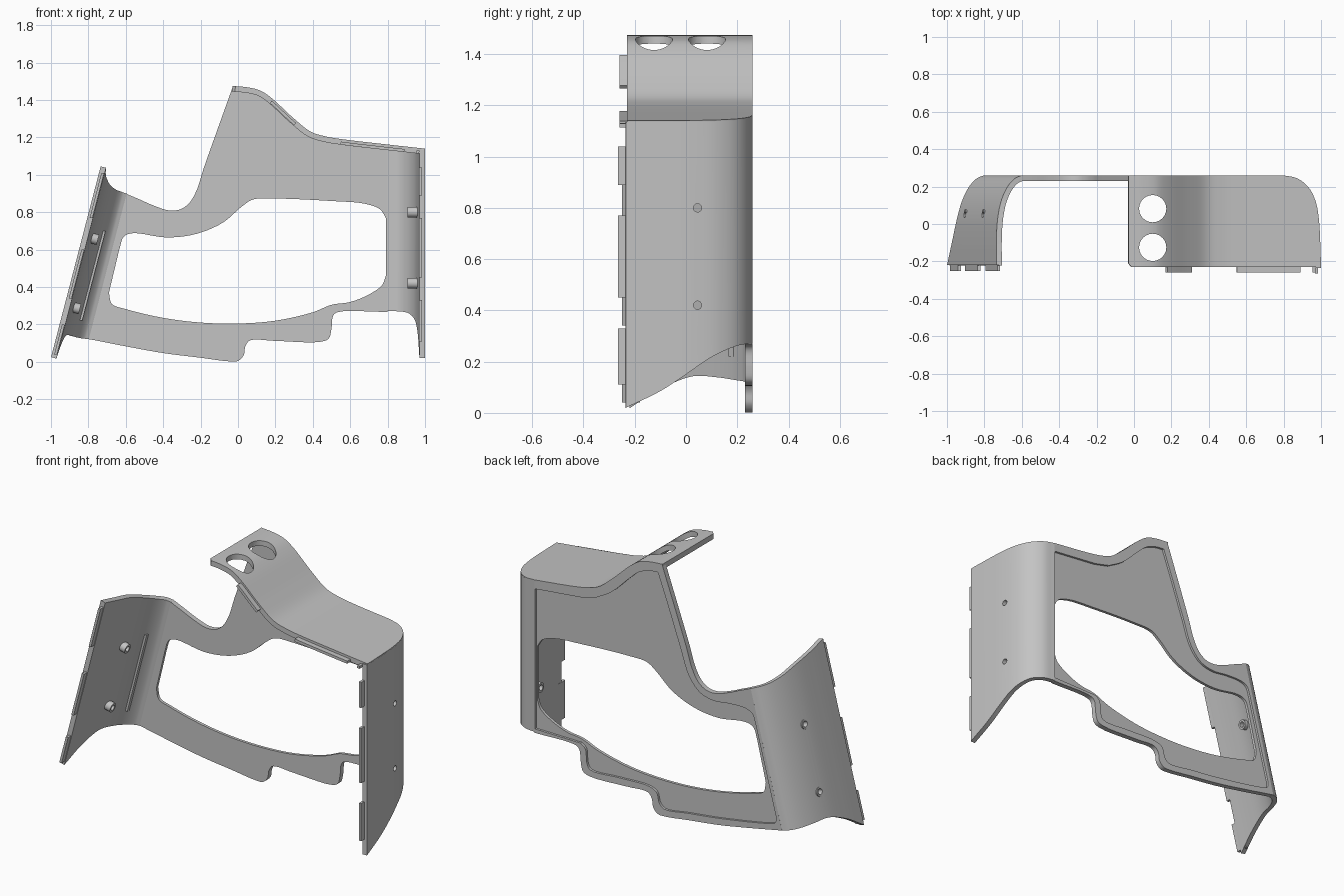
import bpy, bmesh, math
from mathutils import Vector, Matrix
from mathutils.geometry import tessellate_polygon

if "Cube" in bpy.data.objects:
    bpy.data.objects.remove(bpy.data.objects["Cube"])

grey = bpy.data.materials.new("light_grey")
grey.use_nodes = True
colour = (0.55, 0.55, 0.55, 1)
grey.diffuse_color = colour
grey.node_tree.nodes["Principled BSDF"].inputs["Base Color"].default_value = colour

BACK, FRONT, WALL, LEAN = 0.26, -0.23, 0.03, 0.26


def smooth(pts, n=5):
    """Centripetal curve through the points."""
    p = [Vector(q) for q in pts]
    p = [2 * p[0] - p[1]] + p + [2 * p[-1] - p[-2]]
    out = []
    for quad in zip(p, p[1:], p[2:], p[3:]):
        knots = [0]
        for a, b in zip(quad, quad[1:]):
            knots.append(knots[-1] + math.sqrt((b - a).length))

        def mix(a, b, i, j, t):
            return a + (b - a) * ((t - knots[i]) / (knots[j] - knots[i]))

        for k in range(n):
            t = knots[1] + (knots[2] - knots[1]) * k / n
            ab, bc, cd = [mix(quad[i], quad[i + 1], i, i + 1, t) for i in range(3)]
            out.append(mix(mix(ab, bc, 0, 2, t), mix(bc, cd, 1, 3, t), 1, 2, t))
    return out + [p[-2]]


def height_on(line, x):
    for a, b in zip(line, line[1:]):
        if x <= b.x:
            return a.y + (b.y - a.y) * (x - a.x) / (b.x - a.x)
    return line[-1].y


def finish(name, bm):
    mesh = bpy.data.meshes.new(name)
    bm.to_mesh(mesh)
    bm.free()
    mesh.materials.append(grey)
    ob = bpy.data.objects.new(name, mesh)
    bpy.context.collection.objects.link(ob)
    return ob


def apply(ob, kind, **settings):
    mod = ob.modifiers.new(kind, kind)
    for key, value in settings.items():
        setattr(mod, key, value)
    bpy.context.view_layer.objects.active = ob
    bpy.ops.object.modifier_apply(modifier=mod.name)


def cut(ob, cutter):
    apply(ob, 'BOOLEAN', object=cutter, operation='DIFFERENCE', solver='EXACT')


def sheet(name, rows, thick, side):
    """Grid of points thickened to one side of its surface."""
    bm = bmesh.new()
    grid = [[bm.verts.new(p) for p in row] for row in rows]
    for r, s in zip(grid, grid[1:]):
        for k in range(len(r) - 1):
            bm.faces.new((r[k], s[k], s[k + 1], r[k + 1]))
    ob = finish(name, bm)
    apply(ob, 'SOLIDIFY', thickness=thick, offset=side, use_even_offset=True)
    return ob


def cylinder(name, centre, axis, radius, length):
    bm = bmesh.new()
    turn = Vector(axis).to_track_quat('Z', 'Y').to_matrix().to_4x4()
    bmesh.ops.create_cone(bm, cap_ends=True, segments=24, radius1=radius, radius2=radius,
                          depth=length, matrix=Matrix.Translation(centre) @ turn)
    return finish(name, bm)


def box(name, lo, hi, lean=0):
    bm = bmesh.new()
    bmesh.ops.create_cube(bm, size=1)
    for v in bm.verts:
        v.co = [a + (b - a) * (c + 0.5) for a, b, c in zip(lo, hi, v.co)]
        v.co.x += lean * v.co.z
    return finish(name, bm)


# Shared top line of the back plate and the shelf
ridge = smooth([(-0.03, 1.475), (0.05, 1.468), (0.12, 1.45), (0.18, 1.41), (0.3, 1.3),
                (0.39, 1.23), (0.47, 1.205), (0.56, 1.19), (0.8, 1.162), (1, 1.14)])

# Back plate outlines: outer edge, recessed panel and window
low_edge = smooth([(-0.804, 0.123), (-0.6, 0.083), (-0.4, 0.047), (-0.2, 0.022), (-0.05, 0.003),
                   (0, 0.005), (0.03, 0.035), (0.04, 0.085), (0.065, 0.115), (0.2, 0.112),
                   (0.44, 0.107), (0.485, 0.125), (0.5, 0.18), (0.508, 0.245), (0.53, 0.265),
                   (0.8, 0.267)])
high_edge = [Vector((p.x, p.y - 0.01)) for p in reversed(ridge) if p.x < 0.801]
left_edge = smooth([(-0.1, 1.27), (-0.185, 1.03), (-0.22, 0.92), (-0.26, 0.85), (-0.31, 0.815),
                    (-0.37, 0.81), (-0.45, 0.835), (-0.53, 0.87), (-0.601, 0.9)])
outer = low_edge + high_edge + left_edge
panel = (smooth([(-0.766, 0.19), (-0.76, 0.157), (-0.72, 0.142), (-0.4, 0.086), (-0.2, 0.062),
                 (-0.04, 0.045), (-0.01, 0.07), (0.01, 0.13), (0.06, 0.152), (0.25, 0.15),
                 (0.44, 0.147), (0.46, 0.18), (0.47, 0.26), (0.5, 0.286)])
         + [Vector(p) for p in ((0.796, 0.29), (0.796, 1.11), (0.5, 1.14))]
         + smooth([(0.4, 1.165), (0.3, 1.225), (0.18, 1.34), (0.12, 1.39), (0.05, 1.415), (0, 1.42)])
         + smooth([(-0.06, 1.26), (-0.145, 1.02), (-0.2, 0.87), (-0.27, 0.79), (-0.36, 0.765),
                   (-0.46, 0.775), (-0.57, 0.775), (-0.612, 0.755), (-0.633, 0.7)]))
window = (smooth([(-0.69, 0.37), (-0.675, 0.31), (-0.6, 0.282), (-0.4, 0.235), (-0.2, 0.21),
                  (0, 0.205), (0.2, 0.22), (0.4, 0.265), (0.5, 0.305), (0.6, 0.32),
                  (0.7, 0.36), (0.77, 0.41), (0.79, 0.46)])
          + smooth([(0.79, 0.77), (0.76, 0.815), (0.68, 0.845), (0.5, 0.86), (0.2, 0.873),
                    (0.08, 0.868), (0.02, 0.83), (-0.08, 0.745), (-0.22, 0.685), (-0.38, 0.665),
                    (-0.56, 0.688), (-0.61, 0.67), (-0.635, 0.6)]))

# Back plate: caps between pairs of outlines, joined by edge walls
bm = bmesh.new()
INNER, STEP = BACK - WALL, BACK - 0.013


def cap(loops, y):
    flat = [p for loop in loops for p in loop]
    verts = [bm.verts.new((p.x, y, p.y)) for p in flat]
    for tri in tessellate_polygon([[p.to_3d() for p in loop] for loop in loops]):
        bm.faces.new([verts[i] for i in tri])


def edge_wall(loop, y0, y1):
    near, far = [[bm.verts.new((p.x, y, p.y)) for p in loop] for y in (y0, y1)]
    for i in range(len(loop)):
        bm.faces.new((near[i - 1], near[i], far[i], far[i - 1]))


cap([outer, window], INNER)
cap([panel, window], STEP)
cap([outer, panel], BACK)
edge_wall(outer, INNER, BACK)
edge_wall(panel, STEP, BACK)
edge_wall(window, INNER, STEP)
bmesh.ops.remove_doubles(bm, verts=bm.verts, dist=0.0001)
bmesh.ops.recalc_face_normals(bm, faces=bm.faces)
finish("back_plate", bm)

# Left side wall, wrapped from the plate to the front
plan = smooth([(0.8, BACK), (0.87, 0.245), (0.93, 0.2), (0.97, 0.125), (0.988, 0.03),
               (0.996, -0.1), (1, FRONT - 0.005)])
drop = smooth([(FRONT - 0.005, 0.02), (-0.1, 0.085), (0, 0.15), (0.1, 0.218), (0.2, 0.262),
               (BACK, 0.272)])
left_wall = sheet("left_wall", [[(p.x, p.y, height_on(drop, p.y)),
                                 (p.x, p.y, height_on(ridge, p.x) - 0.005)]
                                for p in plan], WALL, 1)

# Top shelf, following the ridge line and the rounded back corner
rows = [(p.x, BACK) for p in ridge if p.x < 0.79] + [(p.x, p.y) for p in plan[:-1]]
shelf = sheet("top_shelf", [[(x, FRONT + (0.02 if x < -0.02 else 0), height_on(ridge, x)),
                             (x, y, height_on(ridge, x))] for x, y in rows], WALL, -1)
for y in (0.082, -0.125):
    tool = cylinder("hole_cutter", (0.1, y, 1.45), (0, 0, 1), 0.073, 0.4)
    cut(shelf, tool)
    bpy.data.objects.remove(tool)

# Right wing, leaning inward: lean offset, depth, bottom and top heights
wing_path = smooth([(-0.835, BACK, 0.123, 0.9), (-0.872, 0.245, 0.128, 0.912),
                    (-0.913, 0.205, 0.135, 0.925), (-0.955, 0.13, 0.146, 0.95),
                    (-0.985, 0.03, 0.15, 0.985), (-1, -0.1, 0.1, 1.015),
                    (-1.006, -0.22, 0.025, 1.045)])
wing = sheet("right_wing", [[(u + LEAN * z, y, z) for z in (lo, hi)]
                            for u, y, lo, hi in wing_path], WALL, -1)
box("wing_rib", (-0.905, 0.165, 0.22), (-0.89, 0.2, 0.7), LEAN)

# Screw bosses with holes through the walls
tilt = Vector((1, 0, -LEAN))
bosses = [(left_wall, Vector((0.937, 0.045, z)), Vector((1, 0, 0))) for z in (0.42, 0.8)]
bosses += [(wing, Vector((-0.95 + LEAN * z, 0.05, z)), tilt) for z in (0.29, 0.66)]
for wall, centre, axis in bosses:
    boss = cylinder("screw_boss", centre, axis, 0.028, 0.06)
    tool = cylinder("hole_cutter", centre, axis, 0.016, 0.3)
    cut(boss, tool)
    cut(wall, tool)
    bpy.data.objects.remove(tool)

# Clip tabs along the front edges
for lo, hi in ((0.11, 0.33), (0.45, 0.77), (0.89, 1.04)):
    box("left_clip", (0.968, -0.265, lo), (0.983, -0.2, hi))
for lo, hi in ((0.04, 0.2), (0.34, 0.6), (0.77, 1.01)):
    box("right_clip", (-0.993, -0.25, lo), (-0.978, -0.18, hi), LEAN)
for lo, hi in ((0.18, 0.31), (0.55, 0.89), (0.955, 0.97)):
    xs = [lo + (hi - lo) * k / 6 for k in range(7)]
    sheet("top_clip", [[(x, y, height_on(ridge, x) - 0.014) for y in (-0.26, -0.19)]
                       for x in xs], 0.016, -1)

# Soft shading with crisp edges
bpy.ops.object.select_all(action='DESELECT')
for ob in bpy.context.scene.objects:
    if ob.type == 'MESH' and grey.name in ob.data.materials:
        ob.select_set(True)
        bpy.context.view_layer.objects.active = ob
bpy.ops.object.shade_smooth_by_angle(angle=math.radians(35))
